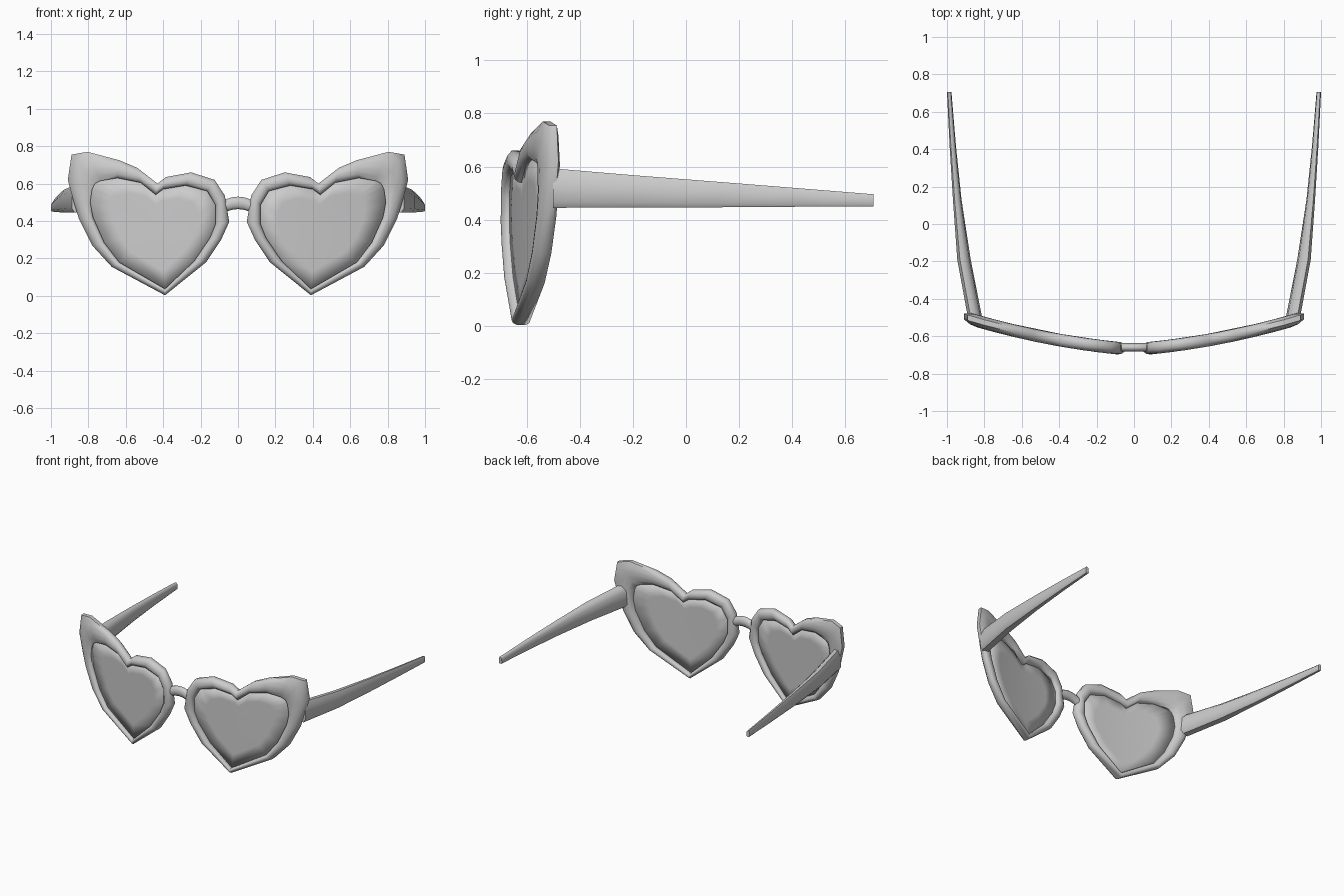
import bpy, bmesh, math
from mathutils import Vector

cube = bpy.data.objects.get("Cube")
if cube:
    bpy.data.objects.remove(cube)

grey = bpy.data.materials.new("plain_grey")
grey.use_nodes = True
grey.diffuse_color = (0.6, 0.6, 0.6, 1)
grey.node_tree.nodes["Principled BSDF"].inputs["Base Color"].default_value = (0.6, 0.6, 0.6, 1)


def finish(name, bm, angle=60):
    bmesh.ops.recalc_face_normals(bm, faces=bm.faces)
    mesh = bpy.data.meshes.new(name)
    bm.to_mesh(mesh)
    bm.free()
    obj = bpy.data.objects.new(name, mesh)
    bpy.context.collection.objects.link(obj)
    mesh.materials.append(grey)
    bpy.ops.object.select_all(action="DESELECT")
    obj.select_set(True)
    bpy.context.view_layer.objects.active = obj
    bpy.ops.object.shade_smooth_by_angle(angle=math.radians(angle))
    return obj


def loft(bm, rings, closed=False, caps=(False, False)):
    """Bridge equal rings of points with quads."""
    loops = [[bm.verts.new(p) for p in ring] for ring in rings]
    pairs = list(zip(loops, loops[1:])) + ([(loops[-1], loops[0])] if closed else [])
    for a, b in pairs:
        for i in range(len(a)):
            j = (i + 1) % len(a)
            bm.faces.new((a[i], a[j], b[j], b[i]))
    for loop, cap in zip((loops[0], loops[-1]), caps):
        if cap:
            bm.faces.new(loop)


def bow(x):
    """Depth of the wrapped front at a distance from the middle."""
    return -0.667 + 0.132 * (x - 0.05) + 0.126 * (x - 0.05) * (x - 0.39)


# Heart outlines in x, z: outer rim and lens opening
OUTER = [(.39, .003), (.675, .155), (.78, .27), (.85, .41), (.875, .49), (.91, .62),
         (.89, .755), (.805, .77), (.635, .725), (.54, .685), (.43, .60), (.385, .635),
         (.25, .66), (.125, .62), (.07, .535), (.047, .395), (.09, .30), (.17, .18)]
INNER = [(.39, .037), (.635, .18), (.715, .285), (.775, .42), (.79, .50), (.78, .57),
         (.765, .60), (.735, .615), (.645, .63), (.52, .605), (.44, .54), (.40, .57),
         (.28, .59), (.165, .56), (.12, .485), (.12, .385), (.15, .31), (.235, .185)]
# Rim section: share of the way outwards, depth
SECTION = [(0, -.5), (.2, -.9), (.45, -1), (.75, -.85), (1, -.35),
           (1, .5), (.75, .95), (.45, 1), (.2, .9), (0, .5)]
CENTRE = Vector((.42, .36))

for side, s in (("left", 1), ("right", -1)):
    # Heart rim
    bm = bmesh.new()
    rings = []
    for t, d in SECTION:
        ring = []
        for o, i in zip(OUTER, INNER):
            x, z = Vector(i).lerp(Vector(o), t)
            ring.append((s * x, bow(x) + d * .034, z))
        rings.append(ring)
    loft(bm, rings, closed=True)
    finish(side + "_heart_rim", bm)

    # Bowed lens
    bm = bmesh.new()
    rings = []
    for k in (1.01, .7, .4, .1):
        pts = [CENTRE.lerp(Vector(i), k) for i in INNER]
        rings.append([(s * p.x, bow(p.x), p.y) for p in pts])
    loft(bm, rings, caps=(False, True))
    lens = finish(side + "_lens", bm)
    solid = lens.modifiers.new("thickness", "SOLIDIFY")
    solid.thickness = .01
    solid.offset = 0

    # Tapering temple arm: y, inner x, outer x, bottom z, top z
    bm = bmesh.new()
    rings = []
    for y, xi, xo, zb, zt in ((-.50, .812, .888, .445, .593), (-.19, .873, .945, .446, .567),
                              (.13, .922, .968, .447, .542), (.42, .952, .986, .449, .519),
                              (.705, .976, 1.0, .45, .496)):
        w, h = xo - xi, zt - zb
        corners = ((.2, 0), (.8, 0), (1, .15), (1, .75), (.8, 1), (.45, 1), (.1, .8), (0, .15))
        rings.append([(s * (xi + u * w), y, zb + v * h) for u, v in corners])
    loft(bm, rings, caps=(True, True))
    finish(side + "_temple", bm, 50)

# Arched nose bridge
bm = bmesh.new()
rings = []
for k in range(7):
    x = -.084 + .028 * k
    z = .497 - 3.5 * x * x
    rings.append([(x, -.66 + .023 * math.cos(a), z + .035 * math.sin(a))
                  for a in (math.tau * n / 10 for n in range(10))])
loft(bm, rings, caps=(True, True))
finish("nose_bridge", bm)
